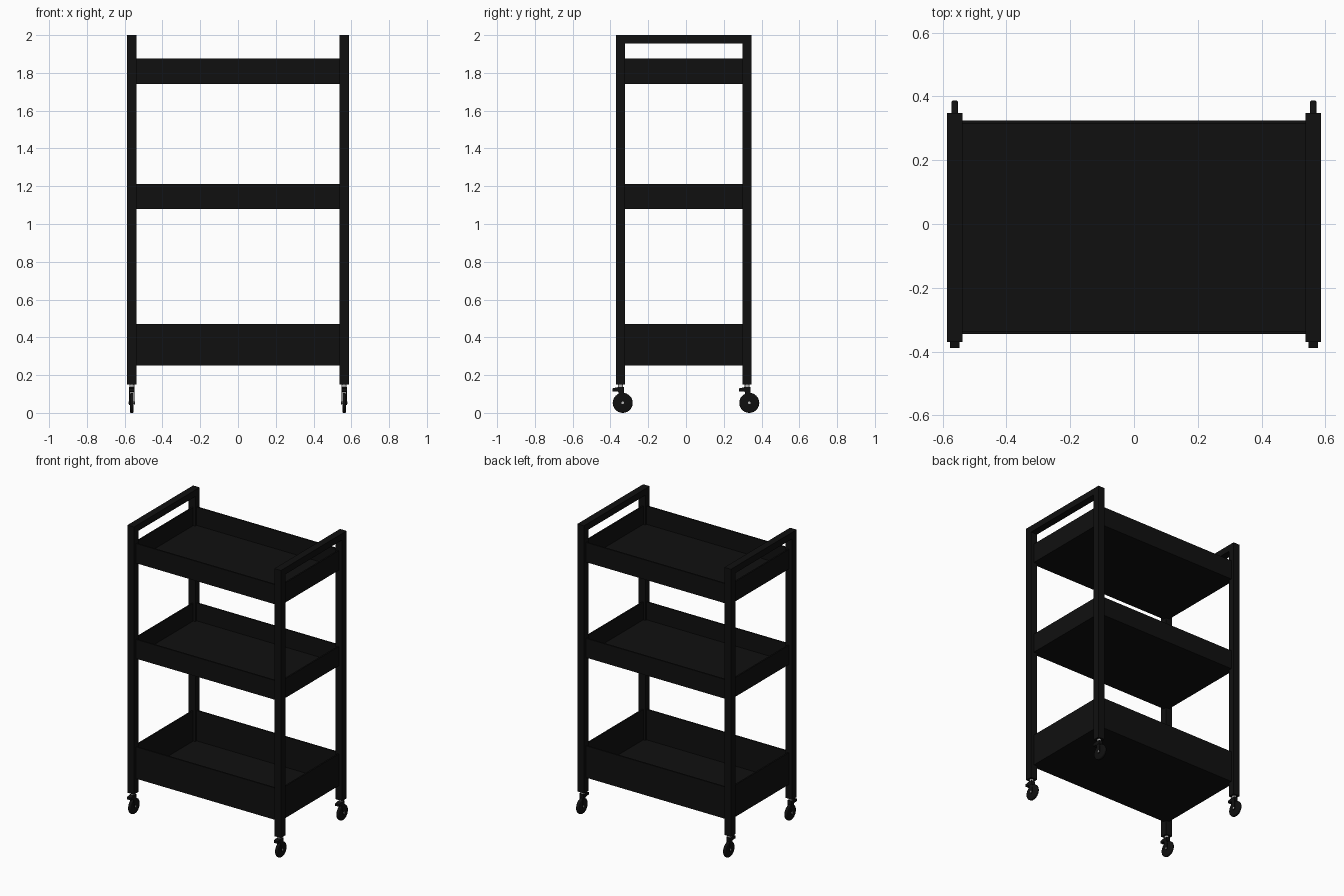
import bpy, bmesh, math
from mathutils import Matrix

if "Cube" in bpy.data.objects:
    bpy.data.objects.remove(bpy.data.objects["Cube"])


def material(name, c):
    m = bpy.data.materials.new(name)
    m.diffuse_color = (c, c, c, 1)
    m.use_nodes = True
    m.node_tree.nodes["Principled BSDF"].inputs["Base Color"].default_value = m.diffuse_color
    return m


black = material("black_paint", 0.005)
steel = material("steel", 0.5)


def finish(name, bm, mat):
    bmesh.ops.recalc_face_normals(bm, faces=bm.faces)
    me = bpy.data.meshes.new(name)
    bm.to_mesh(me)
    bm.free()
    ob = bpy.data.objects.new(name, me)
    bpy.context.collection.objects.link(ob)
    me.materials.append(mat)
    return ob


def extrude_x(name, profile, x, width, mat):
    """Extrude a (y, z) outline along x, centred on x."""
    bm = bmesh.new()
    f = bm.faces.new([bm.verts.new((x - width / 2, y, z)) for y, z in profile])
    new = bmesh.ops.extrude_face_region(bm, geom=[f])["geom"]
    bmesh.ops.translate(bm, vec=(width, 0, 0),
                        verts=[v for v in new if isinstance(v, bmesh.types.BMVert)])
    return finish(name, bm, mat)


def cylinder(name, loc, r, depth, axis, mat, bevel=0.0):
    bm = bmesh.new()
    rot = Matrix.Rotation(math.pi / 2, 4, 'Y') if axis == 'X' else Matrix()
    bmesh.ops.create_cone(bm, cap_ends=True, segments=32, radius1=r, radius2=r,
                          depth=depth, matrix=Matrix.Translation(loc) @ rot)
    if bevel:
        rims = [e for e in bm.edges if any(len(f.verts) > 4 for f in e.link_faces)]
        bmesh.ops.bevel(bm, geom=rims, offset=bevel, segments=3, profile=0.5,
                        affect='EDGES')
    ob = finish(name, bm, mat)
    bpy.ops.object.select_all(action='DESELECT')
    bpy.context.view_layer.objects.active = ob
    ob.select_set(True)
    bpy.ops.object.shade_smooth_by_angle(angle=math.radians(40))
    return ob


def tray(name, z0, z1):
    """Open sheet box whose walls meet on the post centre lines."""
    bm = bmesh.new()
    mat = Matrix.Translation((0, -0.01, (z0 + z1) / 2)) @ Matrix.Diagonal((1.125, 0.67, z1 - z0, 1))
    bmesh.ops.create_cube(bm, size=1, matrix=mat)
    top = [f for f in bm.faces if f.calc_center_median().z > z1 - 0.001]
    bmesh.ops.delete(bm, geom=top, context='FACES_ONLY')
    ob = finish(name, bm, black)
    # outward walls, thickened inward
    bm = bmesh.new()
    bm.from_mesh(ob.data)
    floor = min(bm.faces, key=lambda f: f.calc_center_median().z)
    if floor.normal.z > 0:
        bmesh.ops.reverse_faces(bm, faces=bm.faces)
    bm.to_mesh(ob.data)
    bm.free()
    s = ob.modifiers.new("sheet", 'SOLIDIFY')
    s.thickness = 0.01
    s.offset = -1
    s.use_even_offset = True


# Three trays
tray("bottom_tray", 0.25, 0.47)
tray("middle_tray", 1.08, 1.213)
tray("top_tray", 1.74, 1.876)

# Inverted-U end frames: two posts plus push handle
frame = [(-0.37, 0.15), (-0.37, 2.0), (0.348, 2.0), (0.348, 0.15),
         (0.3, 0.15), (0.3, 1.955), (-0.322, 1.955), (-0.322, 0.15)]
for side, sx in (("left", -1), ("right", 1)):
    x = sx * 0.562
    extrude_x(side + "_frame", frame, x, 0.05, black)

    # Casters, all trailing the same way
    for end, y in (("front", -0.346), ("back", 0.324)):
        n = f"{end}_{side}_caster_"
        wy, wz = y + 0.011, 0.053
        cylinder(n + "stem", (x, y, 0.142), 0.013, 0.03, 'Z', steel)
        extrude_x(n + "brake", [(y - 0.043, 0.114), (y - 0.043, 0.13), (y - 0.015, 0.136),
                                (y + 0.017, 0.136), (y + 0.017, 0.108), (y - 0.015, 0.112)],
                  x, 0.03, black)
        for k in (-1, 1):
            extrude_x(n + "fork", [(y - 0.015, 0.125), (y + 0.017, 0.125),
                                   (wy + 0.011, wz), (wy + 0.006, wz - 0.01),
                                   (wy - 0.006, wz - 0.01), (wy - 0.011, wz)],
                      x + k * 0.0125, 0.003, black)
        cylinder(n + "wheel", (x, wy, wz), 0.053, 0.02, 'X', black, 0.006)
        cylinder(n + "axle", (x, wy, wz), 0.007, 0.034, 'X', steel)
